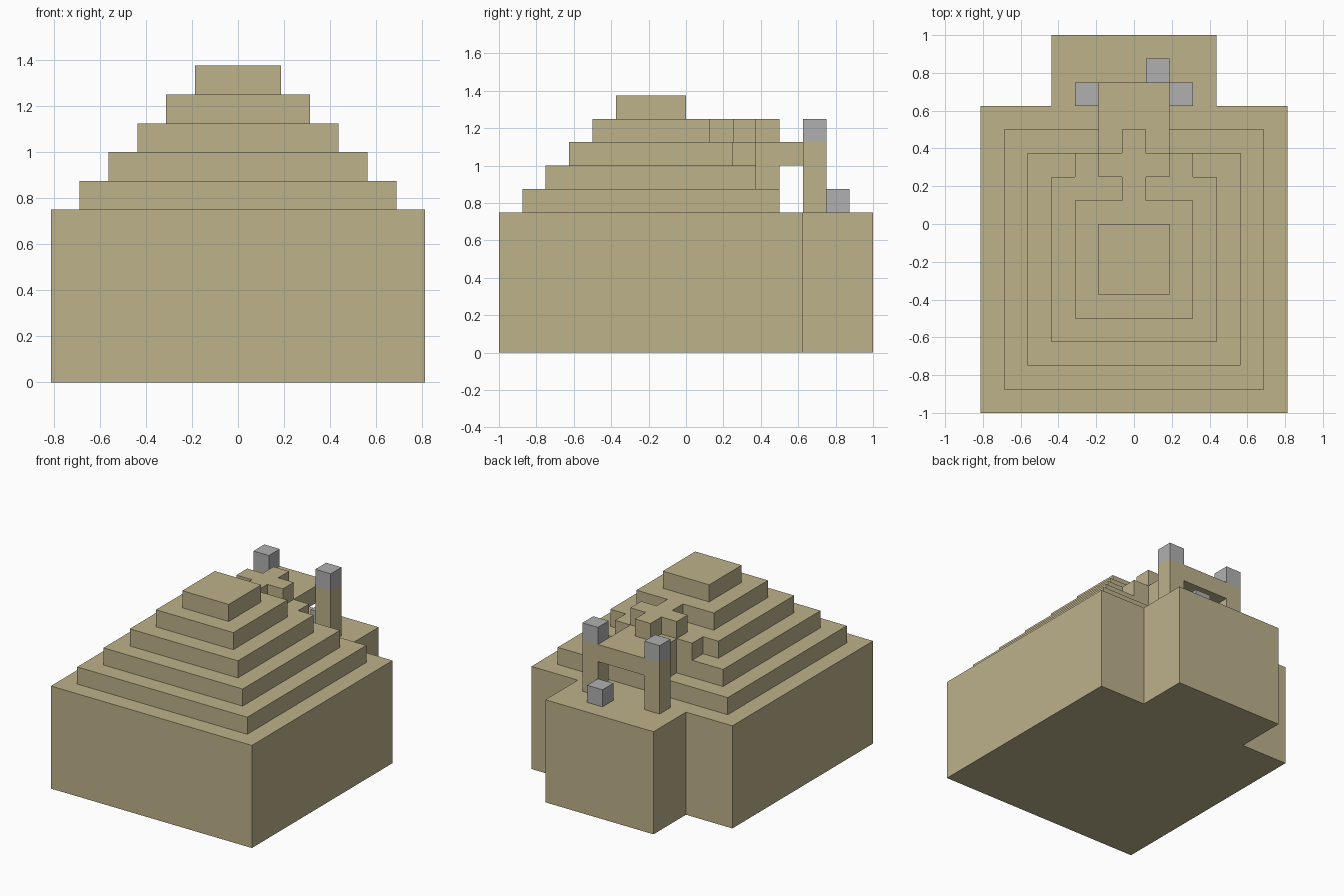
import bpy
import bmesh

UNIT = 0.125  # edge length of one building block

old = bpy.data.objects.get("Cube")
if old:
    bpy.data.objects.remove(old, do_unlink=True)


def make_material(name, colour):
    mat = bpy.data.materials.new(name)
    mat.use_nodes = True
    mat.diffuse_color = colour
    mat.node_tree.nodes["Principled BSDF"].inputs["Base Color"].default_value = colour
    return mat


sandstone = make_material("sandstone", (0.509, 0.445, 0.258, 1))
grey_stone = make_material("grey_stone", (0.434, 0.434, 0.434, 1))


def slab(name, mat, bottom, top, front, steps, centre=0):
    """Extrude a mirrored outline; steps are (half width, y where it ends)."""
    side = []
    y = front
    for half_width, y_end in steps:
        side += [(half_width, y), (half_width, y_end)]
        y = y_end
    outline = side + [(-x, y) for x, y in reversed(side)]

    bm = bmesh.new()
    verts = [bm.verts.new(((x + centre) * UNIT, y * UNIT, bottom * UNIT))
             for x, y in outline]
    face = bm.faces.new(verts)
    ext = bmesh.ops.extrude_face_region(bm, geom=[face])
    moved = [v for v in ext["geom"] if isinstance(v, bmesh.types.BMVert)]
    bmesh.ops.translate(bm, verts=moved, vec=(0, 0, (top - bottom) * UNIT))
    bmesh.ops.recalc_face_normals(bm, faces=bm.faces)

    mesh = bpy.data.meshes.new(name)
    bm.to_mesh(mesh)
    bm.free()
    mesh.materials.append(mat)
    obj = bpy.data.objects.new(name, mesh)
    bpy.context.collection.objects.link(obj)
    return obj


# Tall base with a terrace at the back
slab("base", sandstone, 0, 6, -8, [(6.5, 5), (3.5, 8)])

# Stepped tiers, with the walkway and its cross-shaped parapet at the back
tiers = [
    ("lower_tier", [(5.5, 4)]),
    ("second_tier", [(4.5, 3), (1.5, 4)]),
    ("walkway_tier", [(3.5, 2), (2.5, 3), (1.5, 6)]),
    ("parapet_tier", [(2.5, 1), (0.5, 2), (1.5, 3), (0.5, 4)]),
    ("summit", [(1.5, 0)]),
]
for i, (name, steps) in enumerate(tiers):
    slab(name, sandstone, 6 + i, 7 + i, i - 7, steps)

# Gate pillars with grey caps
for side, x in (("left", 2), ("right", -2)):
    slab(side + "_pillar", sandstone, 6, 9, 5, [(0.5, 6)], x)
    slab(side + "_pillar_cap", grey_stone, 9, 10, 5, [(0.5, 6)], x)

# Single grey block on the terrace
slab("terrace_block", grey_stone, 6, 7, 6, [(0.5, 7)], 1)
